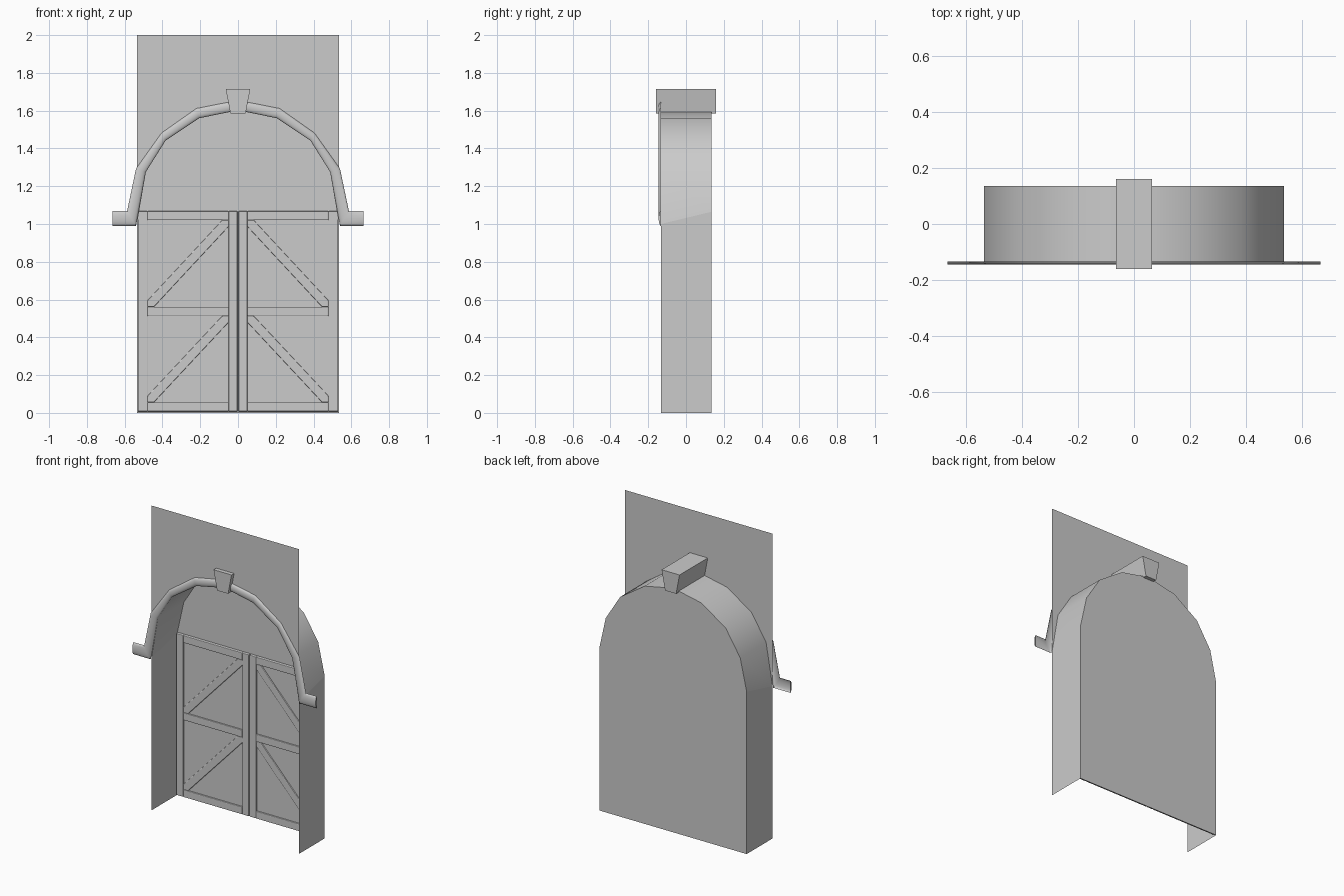
import bpy, bmesh, math
from mathutils import Vector

if "Cube" in bpy.data.objects:
    bpy.data.objects.remove(bpy.data.objects["Cube"])

FRONT, BACK = -0.133, 0.135


def make(name, verts, faces, smooth=None):
    me = bpy.data.meshes.new(name)
    me.from_pydata(verts, [], faces)
    bm = bmesh.new()
    bm.from_mesh(me)
    bmesh.ops.recalc_face_normals(bm, faces=bm.faces)
    bm.to_mesh(me)
    bm.free()
    ob = bpy.data.objects.new(name, me)
    bpy.context.collection.objects.link(ob)
    if smooth:
        bpy.context.view_layer.objects.active = ob
        ob.select_set(True)
        bpy.ops.object.shade_smooth_by_angle(angle=math.radians(smooth))
        ob.select_set(False)
    return ob


def mirrored(half):
    # half profile runs from the left foot to the apex on x = 0
    return half + [(-x, z) for x, z in reversed(half[:-1])]


def prism(name, pts, y0, y1, bevel=0):
    n = len(pts)
    v = [(x, y0, z) for x, z in pts] + [(x, y1, z) for x, z in pts]
    f = [list(range(n)), list(range(n, 2 * n))]
    f += [(i, (i + 1) % n, n + (i + 1) % n, n + i) for i in range(n)]
    ob = make(name, v, f)
    if bevel:
        m = ob.modifiers.new("Bevel", 'BEVEL')
        m.width = bevel
        m.segments = 2
    return ob


curve = [(-.488, 1.275), (-.383, 1.442), (-.206, 1.56), (0, 1.602)]
front_arch = mirrored([(-.535, 1.0)] + curve)
back_arch = mirrored([(-.535, 1.065)] + curve)
n = len(front_arch)

# Wall face above the arch
v = [(x, FRONT, z) for x, z in front_arch] + [(x, FRONT, 2) for x, z in front_arch]
make("front_wall", v, [(i, i + 1, n + i + 1, n + i) for i in range(n - 1)])

# Curved underside of the arch and the straight jambs
v = [(x, FRONT, z) for x, z in front_arch] + [(x, BACK, z) for x, z in back_arch]
make("arch_reveal", v, [(i, i + 1, n + i + 1, n + i) for i in range(n - 1)], 40)
for side, x in (("left", -.535), ("right", .535)):
    make("jamb_" + side, [(x, FRONT, 0), (x, BACK, 0), (x, BACK, 1.065), (x, FRONT, 1.0)],
         [(0, 1, 2, 3)])

# Back panel closing the opening
v = [(-.535, BACK, 0)] + [(x, BACK, z) for x, z in back_arch] + [(.535, BACK, 0)]
make("back_panel", v, [list(range(len(v)))])

# Rounded hood moulding with turned-out feet
inner = mirrored([(-.665, .99), (-.54, .99)] + curve)
outer = mirrored([(-.665, 1.069), (-.587, 1.069), (-.54, 1.293), (-.405, 1.482),
                  (-.22, 1.612), (0, 1.655)])
rows, k = 8, len(inner)
v = []
for r in range(rows + 1):
    a = math.pi * r / rows
    t = (1 - math.cos(a)) / 2
    for (xi, zi), (xo, zo) in zip(inner, outer):
        v.append((xi + (xo - xi) * t, FRONT - .012 * math.sin(a), zi + (zo - zi) * t))
f = [(r * k + i, r * k + i + 1, (r + 1) * k + i + 1, (r + 1) * k + i)
     for r in range(rows) for i in range(k - 1)]
f += [[r * k + e for r in range(rows + 1)] for e in (0, k - 1)]
make("arch_moulding", v, f, 35)

# Keystone
prism("keystone", [(-.04, 1.585), (.04, 1.585), (.065, 1.715), (-.065, 1.715)], -.16, .16)


def rect(x0, x1, z0, z1):
    return [(x0, z0), (x1, z0), (x1, z1), (x0, z1)]


# Double doors: panel, frame and diagonal braces for each leaf
F0, F1 = .114, .128
for side, s in (("left", -1), ("right", 1)):
    def bar(name, pts, y0=F0, y1=F1, bevel=.004):
        prism(f"door_{side}_{name}", [(s * x, z) for x, z in pts], y0, y1, bevel)
    bar("panel", rect(.003, .53, .005, 1.068), .124, .134, 0)
    bar("inner_stile", rect(.003, .05, .008, 1.068))
    bar("outer_stile", rect(.479, .53, .008, 1.068))
    for name, z0, z1 in (("bottom", .008, .056), ("middle", .513, .561), ("top", 1.02, 1.068)):
        bar(name + "_rail", rect(.05, .479, z0, z1))
    for name, z0, z1 in (("lower", .056, .513), ("upper", .561, 1.02)):
        w = .034
        bar(name + "_brace", [(.05, z1), (.05, z1 - w), (.479 - w, z0), (.479, z0),
                              (.479, z0 + w), (.05 + w, z1)], F0 + .002)
